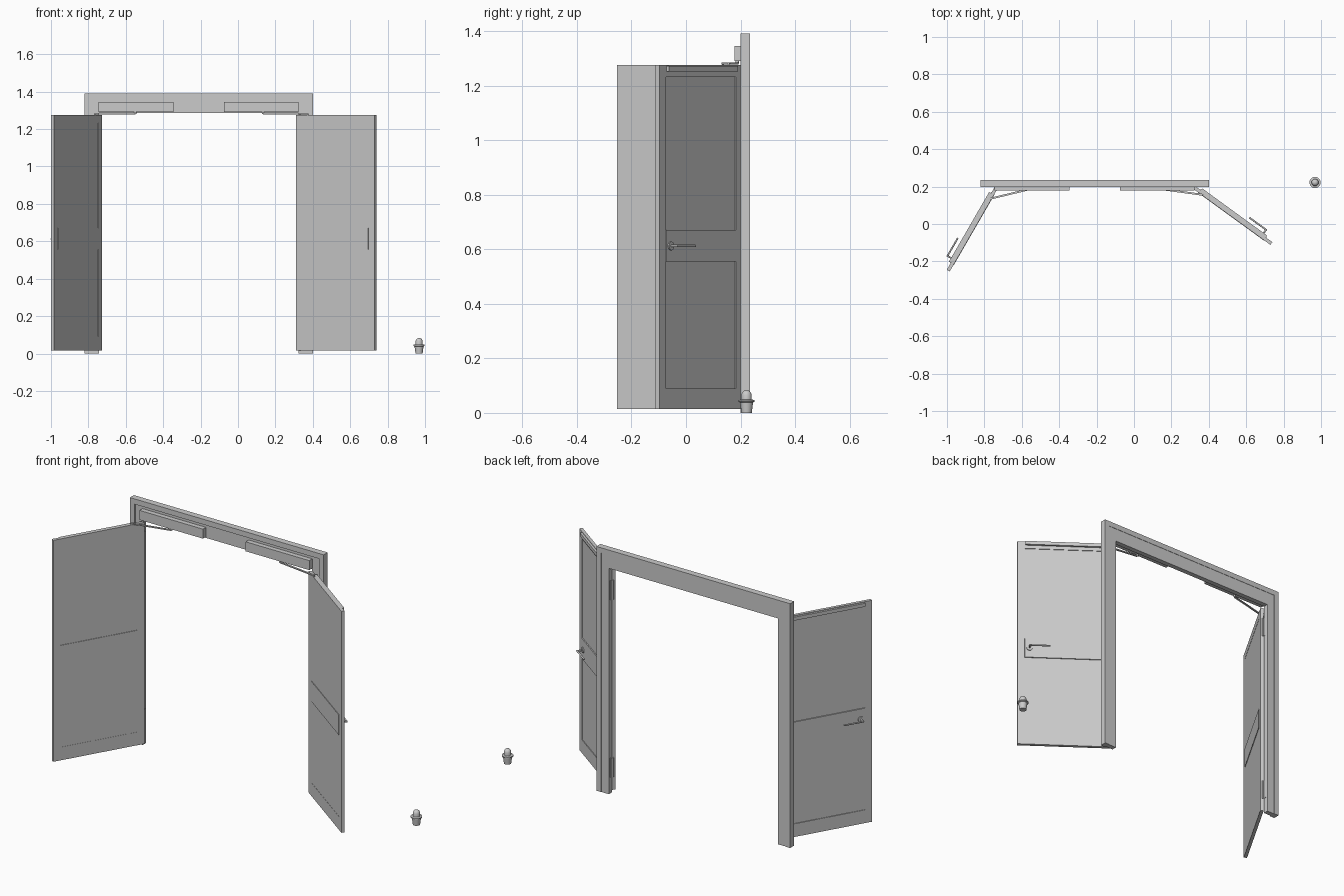
import bpy, bmesh, math
from mathutils import Matrix, Vector

if "Cube" in bpy.data.objects:
    bpy.data.objects.remove(bpy.data.objects["Cube"])

IDENT = Matrix.Identity(4)


def finish(name, bm, mat=IDENT):
    bm.transform(mat)
    bmesh.ops.recalc_face_normals(bm, faces=bm.faces)
    me = bpy.data.meshes.new(name)
    bm.to_mesh(me)
    bm.free()
    ob = bpy.data.objects.new(name, me)
    bpy.context.collection.objects.link(ob)
    return ob


def add_box(bm, lo, hi):
    lo, hi = Vector(lo), Vector(hi)
    m = Matrix.Translation((lo + hi) / 2) @ Matrix.Diagonal((*(hi - lo), 1))
    bmesh.ops.create_cube(bm, size=1, matrix=m)


def boxes(name, spans, mat=IDENT):
    bm = bmesh.new()
    for lo, hi in spans:
        add_box(bm, lo, hi)
    return finish(name, bm, mat)


def smooth(ob):
    bpy.ops.object.select_all(action='DESELECT')
    ob.select_set(True)
    bpy.context.view_layer.objects.active = ob
    bpy.ops.object.shade_smooth_by_angle(angle=math.radians(35))


def arch(name, x0, x1, top, w, y0, y1):
    """U-shaped border: two posts and a head of width w, extruded in y."""
    pts = [(x0, 0), (x0, top), (x1, top), (x1, 0),
           (x1 - w, 0), (x1 - w, top - w), (x0 + w, top - w), (x0 + w, 0)]
    bm = bmesh.new()
    f = bm.faces.new([bm.verts.new((x, y0, z)) for x, z in pts])
    r = bmesh.ops.extrude_face_region(bm, geom=[f])
    vs = [v for v in r['geom'] if isinstance(v, bmesh.types.BMVert)]
    bmesh.ops.translate(bm, verts=vs, vec=(0, y1 - y0, 0))
    return finish(name, bm)


def tube(name, pts, r, mat, cap_r=0):
    """Round bar through points, in door space."""
    bm = bmesh.new()
    for a, b in zip(pts, pts[1:]):
        a, b = Vector(a), Vector(b)
        d = b - a
        m = Matrix.Translation((a + b) / 2) @ d.to_track_quat('Z', 'Y').to_matrix().to_4x4()
        bmesh.ops.create_cone(bm, cap_ends=True, segments=16, radius1=r, radius2=r,
                              depth=d.length + cap_r, matrix=m)
    ob = finish(name, bm, mat)
    smooth(ob)
    return ob


# Door surround: outer casing and stepped inner lining
arch("frame_casing", -0.82, 0.40, 1.39, 0.03, 0.199, 0.235)
arch("frame_lining", -0.79, 0.37, 1.36, 0.047, 0.205, 0.233)
boxes("frame_head_lining", [((-0.743, 0.205, 1.285), (0.323, 0.233, 1.313))])

W, T, Z0, Z1 = 0.518, 0.018, 0.015, 1.275


def door(side, origin, angle, sx):
    # door space: x along the leaf from the hinge, y towards the handle face
    c, s = math.cos(angle), math.sin(angle)
    m = Matrix(((sx * c, sx * s, 0, origin[0]), (-s, c, 0, origin[1]),
                (0, 0, 1, 0), (0, 0, 0, 1)))
    a, b = 0.042, 0.478
    # Stiles and rails
    boxes(side + "_door_frame", [((0, 0, Z0), (a, T, Z1)), ((b, 0, Z0), (W, T, Z1)),
                                 ((a, 0, Z0), (b, T, 0.09)), ((a, 0, 1.232), (b, T, Z1))], m)
    # Recessed panels and middle band
    boxes(side + "_door_panels", [((a, 0.001, 0.09), (b, T - 0.004, 0.555)),
                                  ((a, 0.001, 0.67), (b, T - 0.004, 1.232))], m)
    boxes(side + "_door_band", [((a, -0.002, 0.555), (b, T + 0.002, 0.67))], m)
    # Slide rail for the closer arm
    boxes(side + "_slide_rail", [((0.045, T, 1.252), (0.475, T + 0.012, 1.272))], m)
    # Lever handle with rose and lock cover
    tube(side + "_handle_rose", [(0.452, T, 0.612), (0.452, T + 0.007, 0.612)], 0.016, m)
    tube(side + "_lever_handle", [(0.452, T, 0.612), (0.452, 0.052, 0.612),
                                  (0.345, 0.052, 0.612)], 0.0045, m, 0.006)
    # Hinge knuckles and leaf plates
    for i, z in enumerate((0.09, 1.10)):
        tube(f"{side}_hinge_{i + 1}", [(-0.002, 0.014, z), (-0.002, 0.014, z + 0.11)], 0.005, m)
        x = -0.743 if sx < 0 else 0.321
        boxes(f"{side}_hinge_plate_{i + 1}", [((x, 0.200, z), (x + 0.002, 0.222, z + 0.11))])
    # Arm from the closer body to the slide rail
    start = Vector((origin[0] - sx * 0.176, 0.188, 1.281))
    end = m @ Vector((0.072, 0.006, 1.281))
    d = end - start
    am = Matrix.Translation(start) @ Matrix.Rotation(math.atan2(d.y, d.x), 4, 'Z')
    boxes(side + "_closer_arm", [((0, -0.005, -0.003), (d.length, 0.005, 0.003))], am)
    pin = Matrix.Translation(start)
    tube(side + "_closer_spindle", [(0, 0, 0), (0, 0, 0.016)], 0.006, pin)
    tube(side + "_slide_pin", [(0, 0, -0.008), (0, 0, 0.002)], 0.004, Matrix.Translation(end))


door("left", (-0.726, 0.195), math.radians(60), -1)
door("right", (0.31, 0.193), math.radians(36), 1)

# Closer bodies on the head of the frame
for side, x0 in (("left", -0.745), ("right", -0.076)):
    boxes(side + "_closer_body", [((x0, 0.178, 1.291), (x0 + 0.4, 0.207, 1.345))])

# Free-standing floor stop, turned from a profile
prof = [(0, 0), (0.019, 0), (0.024, 0.038), (0.030, 0.041), (0.030, 0.047), (0.019, 0.049),
        (0.019, 0.066), (0.016, 0.075), (0.010, 0.081), (0, 0.083)]
bm = bmesh.new()
vs = [bm.verts.new((0.968 + r, 0.222, z)) for r, z in prof]
es = [bm.edges.new(p) for p in zip(vs, vs[1:])]
bmesh.ops.spin(bm, geom=vs + es, cent=(0.968, 0.222, 0), axis=(0, 0, 1),
               angle=math.tau, steps=24, use_merge=False)
bmesh.ops.remove_doubles(bm, verts=bm.verts, dist=1e-5)
smooth(finish("floor_stop", bm))
